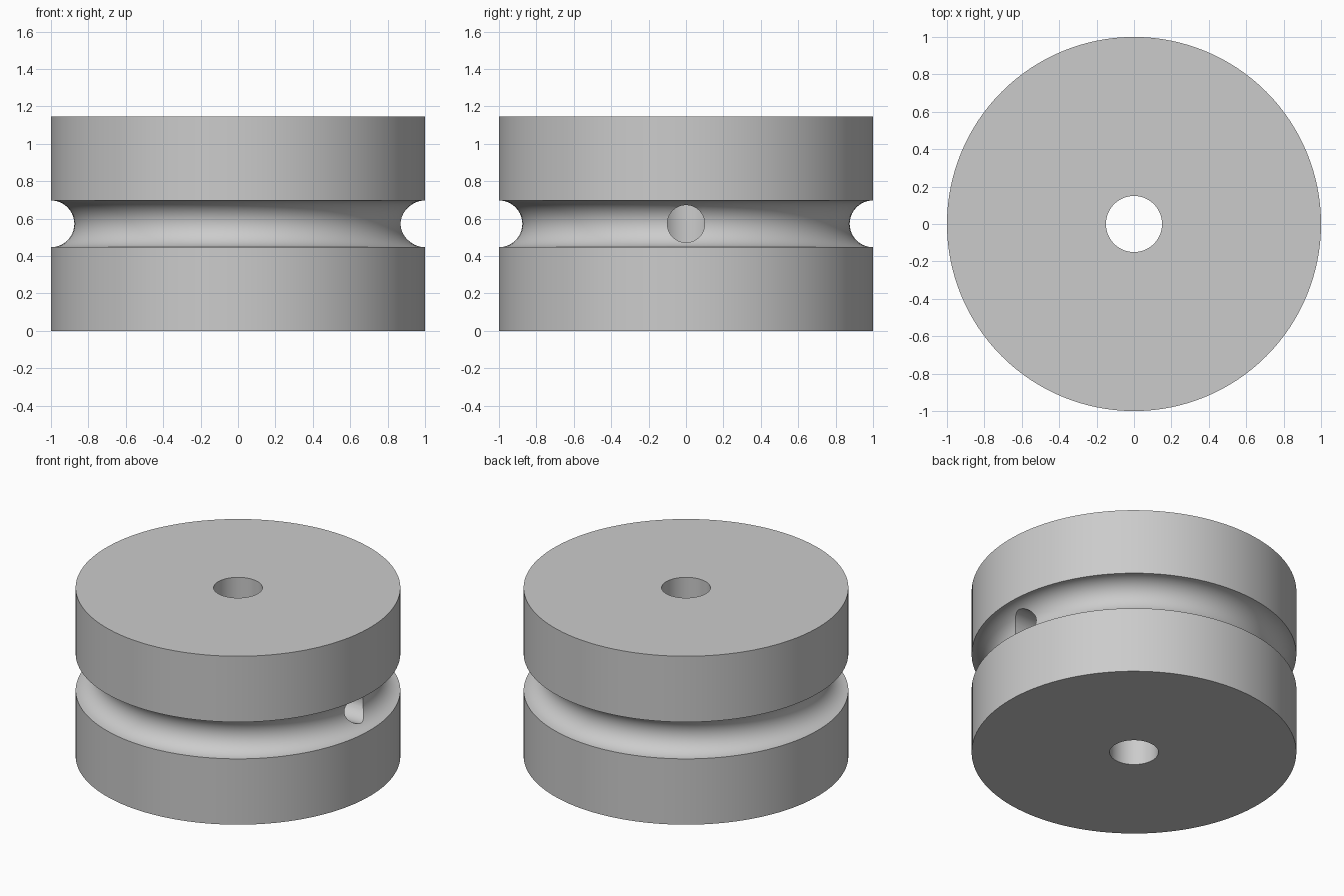
import bpy
import bmesh
from math import pi, sin, cos, radians
from mathutils import Matrix, Vector

cube = bpy.data.objects.get("Cube")
if cube:
    bpy.data.objects.remove(cube, do_unlink=True)

HEIGHT = 1.145
RADIUS = 1.0
BORE = 0.15
MID = HEIGHT / 2
GROOVE = 0.125
SEGMENTS = 128

grey = bpy.data.materials.new("plain grey")
grey.use_nodes = True
colour = (0.6, 0.6, 0.6, 1)
grey.diffuse_color = colour
grey.node_tree.nodes["Principled BSDF"].inputs["Base Color"].default_value = colour


def make_object(name, bm):
    bmesh.ops.recalc_face_normals(bm, faces=bm.faces)
    mesh = bpy.data.meshes.new(name)
    bm.to_mesh(mesh)
    bm.free()
    mesh.materials.append(grey)
    obj = bpy.data.objects.new(name, mesh)
    bpy.context.collection.objects.link(obj)
    return obj


# Wheel: closed half-section with a round groove, spun about the axle
steps = 20
groove = [(RADIUS - GROOVE * sin(pi * i / steps), MID - GROOVE * cos(pi * i / steps))
          for i in range(steps + 1)]
profile = [(BORE, 0), (RADIUS, 0)] + groove + [(RADIUS, HEIGHT), (BORE, HEIGHT)]
bm = bmesh.new()
verts = [bm.verts.new((r, 0, z)) for r, z in profile]
edges = [bm.edges.new((v, verts[i - 1])) for i, v in enumerate(verts)]
bmesh.ops.spin(bm, geom=verts + edges, cent=(0, 0, 0), axis=(0, 0, 1),
               angle=2 * pi, steps=SEGMENTS, use_merge=True)
bmesh.ops.remove_doubles(bm, verts=bm.verts, dist=0.0001)
wheel = make_object("grooved_wheel", bm)

# Radial hole from the groove on the left side into the bore
bm = bmesh.new()
bmesh.ops.create_cone(bm, cap_ends=True, segments=48, radius1=0.1, radius2=0.1, depth=1.1,
                      matrix=Matrix.Translation(Vector((0.57, 0, MID)))
                      @ Matrix.Rotation(radians(90), 4, 'Y'))
cutter = make_object("radial_hole_cutter", bm)
cutter.hide_render = True

cut = wheel.modifiers.new("radial hole", 'BOOLEAN')
cut.operation = 'DIFFERENCE'
cut.solver = 'EXACT'
cut.object = cutter

# Apply the cut, then smooth the curved walls and keep the rims sharp
bpy.ops.object.select_all(action='DESELECT')
wheel.select_set(True)
bpy.context.view_layer.objects.active = wheel
bpy.ops.object.modifier_apply(modifier=cut.name)
bpy.data.objects.remove(cutter, do_unlink=True)
bpy.ops.object.shade_smooth_by_angle(angle=radians(30))
